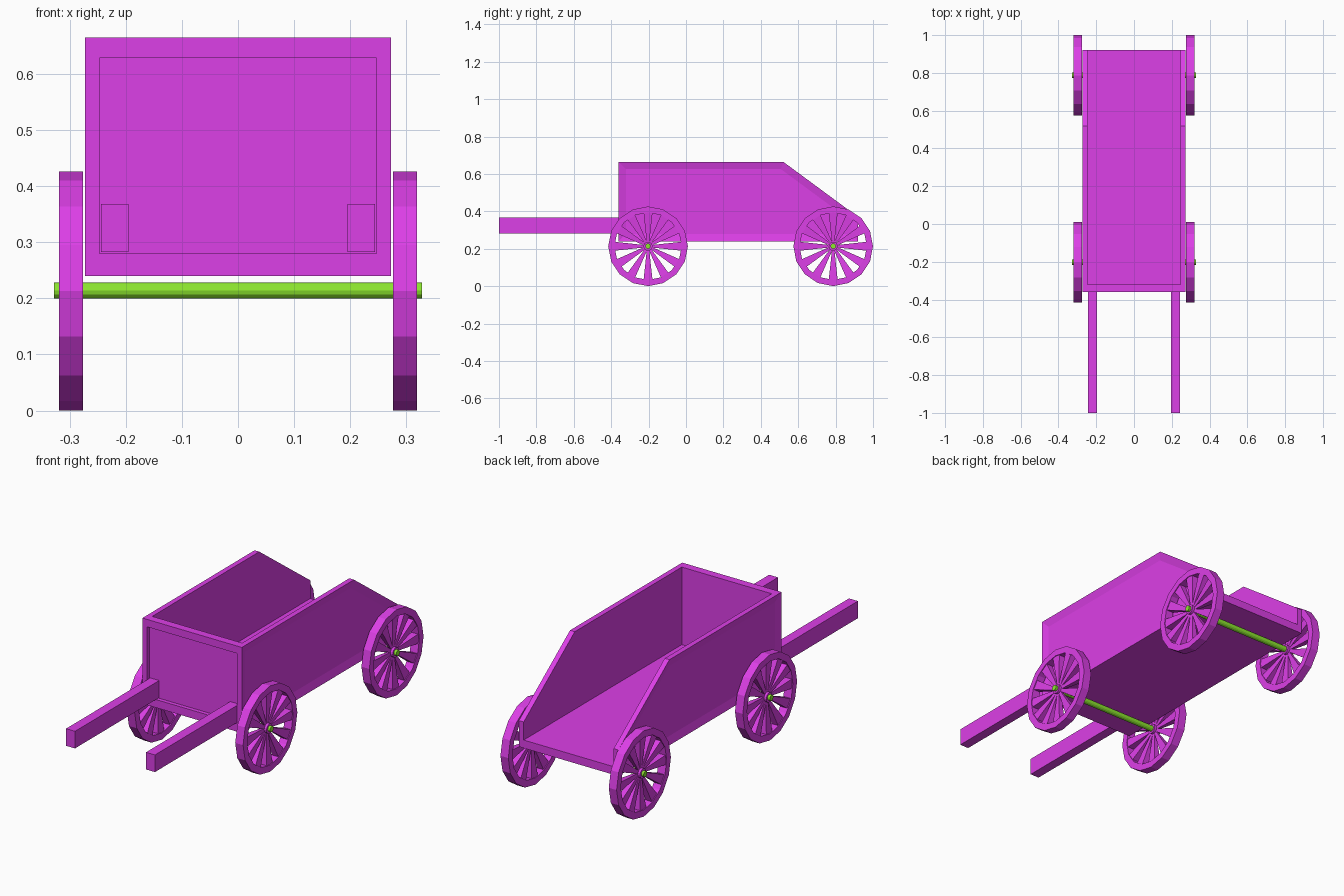
import bpy, bmesh, math
from mathutils import Matrix, Vector

if "Cube" in bpy.data.objects:
    bpy.data.objects.remove(bpy.data.objects["Cube"])


def material(name, rgb):
    m = bpy.data.materials.new(name)
    m.diffuse_color = (*rgb, 1)
    m.use_nodes = True
    m.node_tree.nodes["Principled BSDF"].inputs["Base Color"].default_value = m.diffuse_color
    return m


PAINT = material("magenta_paint", (0.72, 0.05, 0.80))
GREEN = material("green_axle", (0.27, 0.80, 0.03))


def finish(bm, name, mat=PAINT):
    bmesh.ops.recalc_face_normals(bm, faces=bm.faces[:])
    mesh = bpy.data.meshes.new(name)
    bm.to_mesh(mesh)
    bm.free()
    mesh.materials.append(mat)
    ob = bpy.data.objects.new(name, mesh)
    bpy.context.collection.objects.link(ob)
    return ob


def box(name, lo, hi):
    lo, hi = Vector(lo), Vector(hi)
    bm = bmesh.new()
    m = Matrix.Translation((lo + hi) / 2) @ Matrix.Diagonal((*(hi - lo), 1))
    bmesh.ops.create_cube(bm, size=1, matrix=m)
    return finish(bm, name)


IN, OUT = 0.247, 0.273          # inner and outer half widths of the body
FRONT, BACK = -0.36, 0.92


# Side walls: sloped profile with a recessed outer panel
def side_wall(name, s):
    profile = [(FRONT, 0.24), (BACK, 0.24), (BACK, 0.37), (0.52, 0.665), (FRONT, 0.665)]
    bm = bmesh.new()
    face = bm.faces.new([bm.verts.new((s * IN, y, z)) for y, z in profile])
    ext = bmesh.ops.extrude_face_region(bm, geom=[face], use_keep_orig=True)
    moved = [g for g in ext["geom"] if isinstance(g, bmesh.types.BMVert)]
    bmesh.ops.translate(bm, verts=moved, vec=(s * (OUT - IN), 0, 0))
    bmesh.ops.recalc_face_normals(bm, faces=bm.faces[:])
    bm.normal_update()
    outer = [f for f in bm.faces if f.normal.x * s > 0.9]
    bmesh.ops.inset_region(bm, faces=outer, thickness=0.039, depth=-0.01,
                           use_even_offset=True)
    finish(bm, name)


# Wheel: 16-sided rim, tapered spokes and a small hub
def wheel(name, x, y):
    bm = bmesh.new()
    h = 0.0215
    section = [(-h, 0.213), (h, 0.213), (h, 0.180), (-h, 0.180)]
    vs = [bm.verts.new((a, 0, r)) for a, r in section]
    es = [bm.edges.new((vs[i], vs[(i + 1) % 4])) for i in range(4)]
    bmesh.ops.spin(bm, geom=vs + es, cent=(0, 0, 0), axis=(1, 0, 0),
                   angle=math.tau, steps=16, use_merge=True)
    bmesh.ops.remove_doubles(bm, verts=bm.verts[:], dist=0.0005)
    n = 12
    for i in range(n):
        m = (Matrix.Rotation(math.tau * i / n, 4, 'X')
             @ Matrix.Translation((0, 0, 0.100))
             @ Matrix.Diagonal((0.75, 1, 1, 1))
             @ Matrix.Rotation(math.pi / 4, 4, 'Z'))
        bmesh.ops.create_cone(bm, cap_ends=True, segments=4, radius1=0.009,
                              radius2=0.034, depth=0.164, matrix=m)
    bmesh.ops.create_cone(bm, cap_ends=True, segments=16, radius1=0.024, radius2=0.024,
                          depth=0.036, matrix=Matrix.Rotation(math.pi / 2, 4, 'Y'))
    ob = finish(bm, name)
    ob.location = (x, y, 0.2135)


# Axle
def axle(name, y):
    bm = bmesh.new()
    m = Matrix.Translation((0, y, 0.214)) @ Matrix.Rotation(math.pi / 2, 4, 'Y')
    bmesh.ops.create_cone(bm, cap_ends=True, segments=12, radius1=0.0145,
                          radius2=0.0145, depth=0.656, matrix=m)
    finish(bm, name, GREEN)


# Floor and recessed front wall; the back stays open
box("floor", (-IN, FRONT, 0.24), (IN, BACK, 0.28))
box("front_panel", (-IN, -0.34, 0.28), (IN, -0.32, 0.628))
box("front_top_rail", (-IN, FRONT, 0.628), (IN, -0.32, 0.665))

for side, s in (("left", -1), ("right", 1)):
    side_wall(f"{side}_side_wall", s)
    xs = sorted((s * 0.195, s * 0.244))
    box(f"{side}_handle", (xs[0], -1.0, 0.283), (xs[1], -0.335, 0.368))
    for end, y in (("front", -0.203), ("back", 0.787)):
        wheel(f"{end}_{side}_wheel", s * 0.2975, y)

for end, y in (("front", -0.203), ("back", 0.787)):
    axle(f"{end}_axle", y)
